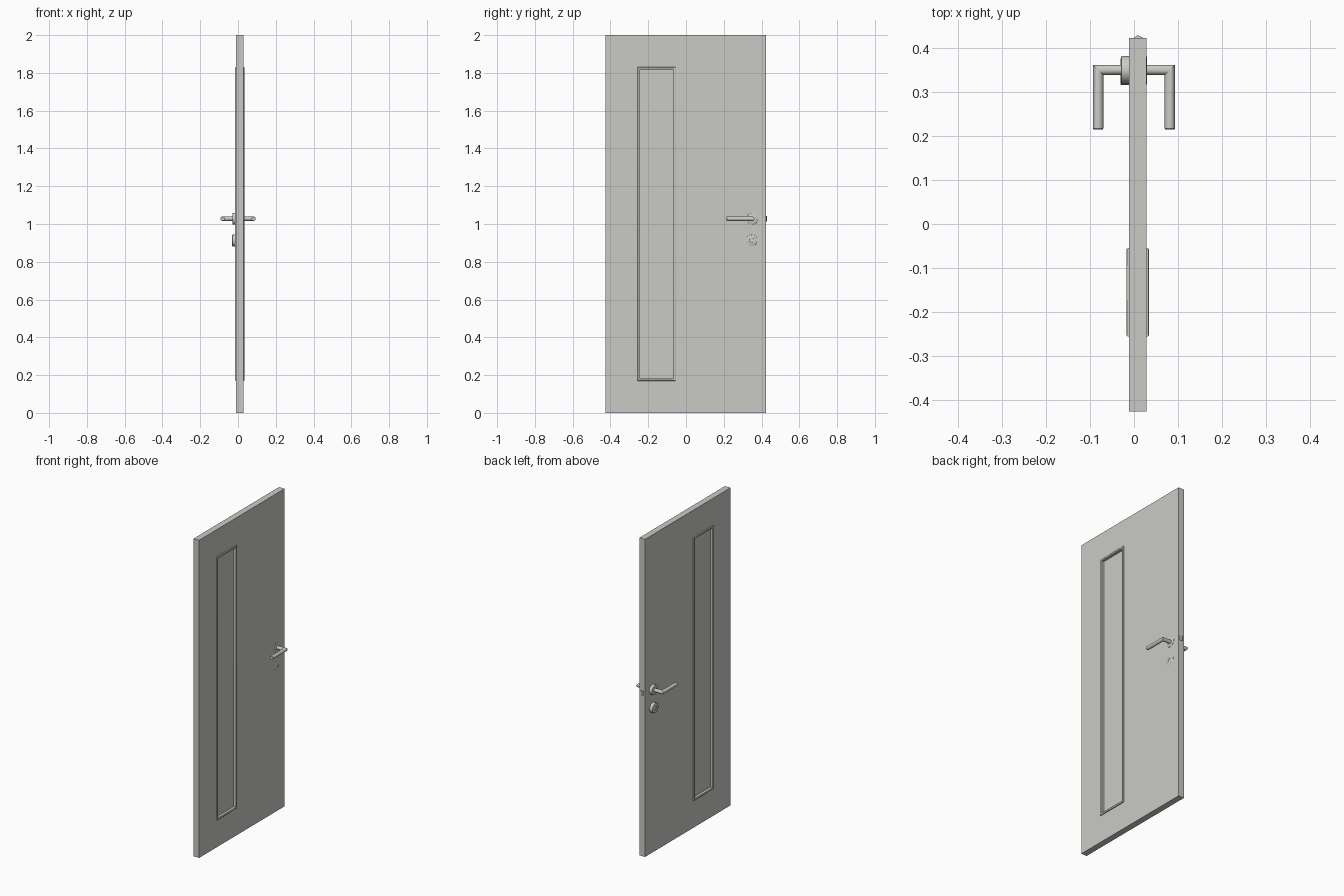
import bpy, bmesh, math
from mathutils import Vector

if "Cube" in bpy.data.objects:
    bpy.data.objects.remove(bpy.data.objects["Cube"])

mat = bpy.data.materials.new("light grey")
mat.diffuse_color = (0.59, 0.59, 0.56, 1)
mat.use_nodes = True
mat.node_tree.nodes["Principled BSDF"].inputs["Base Color"].default_value = mat.diffuse_color

X0, X1 = -0.011, 0.028            # door faces
XM = (X0 + X1) / 2
LOCK_Y, HANDLE_Z, KEY_Z = 0.351, 1.028, 0.913
FRAME = (-0.256, -0.055, 0.17, 1.83)


def finish(name, bm):
    bmesh.ops.recalc_face_normals(bm, faces=bm.faces)
    me = bpy.data.meshes.new(name)
    bm.to_mesh(me)
    bm.free()
    me.materials.append(mat)
    for p in me.polygons:
        p.use_smooth = True
    me.set_sharp_from_angle(angle=math.radians(30))
    ob = bpy.data.objects.new(name, me)
    bpy.context.collection.objects.link(ob)
    return ob


def loft(name, rings, closed=False):
    """Skin a list of point rings; cap the ends unless closed."""
    bm = bmesh.new()
    loops = [[bm.verts.new(p) for p in r] for r in rings]
    n = len(rings[0])
    pairs = list(zip(loops, loops[1:]))
    if closed:
        pairs.append((loops[-1], loops[0]))
    else:
        bm.faces.new(loops[0])
        bm.faces.new(loops[-1])
    for a, b in pairs:
        for i in range(n):
            j = (i + 1) % n
            bm.faces.new((a[i], a[j], b[j], b[i]))
    return finish(name, bm)


def rect(bounds, inset, x):
    y0, y1, z0, z1 = bounds
    d = inset
    return [(x, y0 + d, z0 + d), (x, y1 - d, z0 + d),
            (x, y1 - d, z1 - d), (x, y0 + d, z1 - d)]


def circle(x, y, z, r, n=40):
    return [(x, y + r * math.cos(2 * math.pi * i / n),
             z + r * math.sin(2 * math.pi * i / n)) for i in range(n)]


# door slab with a window opening
slab = (-0.427, 0.423, 0, 2)
loft("door_slab", [rect(slab, 0, X0), rect(slab, 0, X1),
                   rect(FRAME, 0.008, X1), rect(FRAME, 0.008, X0)], closed=True)

# window pane
loft("window_pane", [rect(FRAME, 0.009, XM - 0.008), rect(FRAME, 0.009, XM + 0.008)])

# rounded window mouldings on both faces
for side, face, s in (("left", X0, -1), ("right", X1, 1)):
    prof = [(0.0, -0.001), (0.0, 0.002)]
    prof += [(0.004 - 0.004 * math.cos(a), 0.002 + 0.004 * math.sin(a))
             for a in (math.pi / 8, math.pi / 4, 3 * math.pi / 8, math.pi / 2)]
    prof += [(0.010, 0.006), (0.013, 0.004), (0.013, -0.014), (0.008, -0.014), (0.008, -0.001)]
    loft("window_moulding_" + side,
         [rect(FRAME, d, face + s * h) for d, h in prof], closed=True)

# lever handles and rosettes, mirrored about x = 0
for side, s in (("left", -1), ("right", 1)):
    loft("handle_rosette_" + side,
         [circle(s * x, LOCK_Y, HANDLE_Z, r) for x, r in
          ((0.005, 0.031), (0.027, 0.031), (0.029, 0.030), (0.030, 0.028))])
    R, n = 0.0115, 24
    stem, mitre, end, tip = [], [], [], []
    for i in range(n):
        a = 2 * math.pi * i / n
        u, v = R * math.cos(a), R * math.sin(a)
        stem.append((s * 0.02, LOCK_Y + u, HANDLE_Z + v))
        mitre.append((s * (0.0815 + u), LOCK_Y + u, HANDLE_Z + v))
        end.append((s * (0.0815 + u), 0.217, HANDLE_Z + v))
        tip.append((s * (0.0815 + u * 0.9), 0.2155, HANDLE_Z + v * 0.9))
    loft("lever_handle_" + side, [stem, mitre, end, tip])

# key rosettes: raised ring around a recessed lock core
for side, s, top, base in (("left", -1, 0.031, 0.008), ("right", 1, 0.0295, 0.015)):
    rings = ((base, 0.031), (top - 0.003, 0.031), (top - 0.001, 0.030), (top, 0.028),
             (top, 0.013), (top - 0.004, 0.012), (base, 0.012))
    loft("key_rosette_" + side,
         [circle(s * x, LOCK_Y - 0.004, KEY_Z, r) for x, r in rings], closed=True)
    loft("lock_core_" + side,
         [circle(s * x, LOCK_Y - 0.004, KEY_Z, 0.0125, 24) for x in (base, top - 0.003)])
    slot = (LOCK_Y - 0.0055, LOCK_Y - 0.0025, KEY_Z - 0.008, KEY_Z + 0.008)
    loft("key_slot_" + side, [rect(slot, 0, s * base), rect(slot, 0, s * (top - 0.002))])

# bevelled latch bolt on the door edge
prof = [(0.0, 0.415), (0.0, 0.424), (0.007, 0.4295), (0.010, 0.4295), (0.020, 0.424), (0.020, 0.415)]
loft("latch_bolt", [[(x, y, z) for x, y in prof] for z in (1.014, 1.042)])
